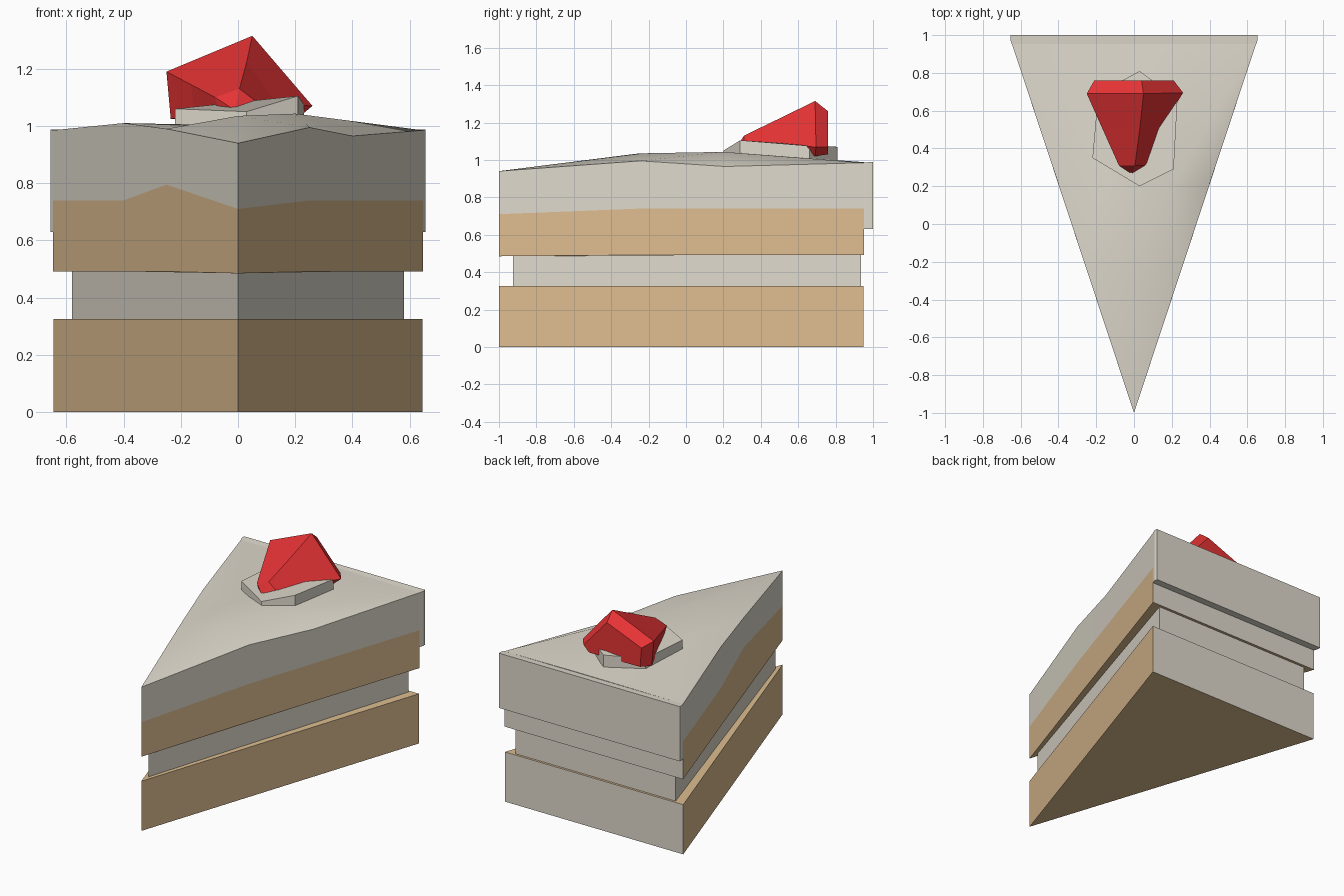
import bpy, bmesh, math

if "Cube" in bpy.data.objects:
    bpy.data.objects.remove(bpy.data.objects["Cube"])


def material(name, rgb):
    m = bpy.data.materials.new(name)
    m.diffuse_color = (*rgb, 1)
    m.use_nodes = True
    m.node_tree.nodes["Principled BSDF"].inputs["Base Color"].default_value = m.diffuse_color
    return m


CREAM = material("cream", (0.74, 0.70, 0.61))
SPONGE = material("sponge", (0.73, 0.51, 0.28))
RED = material("berry red", (0.79, 0.033, 0.035))


def build(name, verts, faces, mats, smooth=False):
    """Mesh object; with two materials, back-facing (+y) faces take the second."""
    bm = bmesh.new()
    vs = [bm.verts.new(v) for v in verts]
    for f in faces:
        bm.faces.new([vs[i] for i in f])
    bmesh.ops.recalc_face_normals(bm, faces=bm.faces[:])
    bm.normal_update()
    if len(mats) > 1:
        for f in bm.faces:
            f.material_index = int(f.normal.y > 0.7)
    me = bpy.data.meshes.new(name)
    bm.to_mesh(me)
    bm.free()
    for m in mats:
        me.materials.append(m)
    ob = bpy.data.objects.new(name, me)
    bpy.context.scene.collection.objects.link(ob)
    if smooth:
        bpy.context.view_layer.objects.active = ob
        ob.select_set(True)
        bpy.ops.object.shade_smooth_by_angle(angle=math.radians(30))
        ob.select_set(False)
    return ob


def walls(n, rings=2):
    """Side quads between consecutive closed rings of n vertices."""
    return [(r * n + i, r * n + (i + 1) % n, (r + 1) * n + (i + 1) % n, (r + 1) * n + i)
            for r in range(rings - 1) for i in range(n)]


def loft(name, rings, mats):
    n = len(rings[0])
    faces = walls(n, len(rings))
    faces += [tuple(range(n))[::-1], tuple(range((len(rings) - 1) * n, len(rings) * n))]
    return build(name, [p for r in rings for p in r], faces, mats)


def wedge(tip, back, half, z):
    return [(0, tip, z), (half, back, z), (-half, back, z)]


# Lower sponge and middle cream filling
loft("lower_sponge", [wedge(-1, 0.95, 0.645, z) for z in (0, 0.325)], [SPONGE, CREAM])
loft("cream_filling", [wedge(-0.925, 0.935, 0.58, z) for z in (0.32, 0.495)], [CREAM])

# Slice outline: x, y, rim height, wavy seam height
outline = [(0, -1, 0.94, 0.71),
           (0.25, -0.244, 0.995, 0.74), (0.40, 0.21, 0.965, 0.74), (0.646, 0.953, 0.985, 0.74),
           (-0.646, 0.953, 0.985, 0.74), (-0.40, 0.21, 1.01, 0.74), (-0.25, -0.244, 0.99, 0.795)]
N = len(outline)
seam = [(x, y, s) for x, y, r, s in outline]
rim = [(x, y, r) for x, y, r, s in outline]

# Upper sponge, sagging slightly at the tip
base = [(x, y, 0.485 if y < -0.9 else 0.492) for x, y, r, s in outline]
loft("upper_sponge", [base, seam], [SPONGE, CREAM])

# Frosting with a gently bumpy top
A, B, C, K = range(2 * N, 2 * N + 4)
bumps = [(0, -0.25, 1.035), (0.2, 0.2, 1.043), (-0.15, 0.25, 1.005), (0.15, 0.953, 0.988)]
T, R1, R2, R3, L3, L2, L1 = range(N, 2 * N)
top = [(T, R1, A), (T, A, L1), (R1, R2, B), (R1, B, A), (A, B, C), (A, C, L1), (L1, C, L2),
       (R2, R3, B), (B, R3, K), (B, K, C), (C, K, L3), (C, L3, L2)]
sides = [f for f in walls(N) if f[0] != 3]  # back is closed by the lip
sides.append((3, 4, L3, K, R3))
build("frosting", seam + rim + bumps, sides + top, [CREAM], smooth=True)

# Frosting lip hanging down the back
loft("frosting_back_lip",
     [[(-0.647, 0.953, z), (0.647, 0.953, z), (0.655, 0.975, z + e), (0.655, 1.0, z + e),
       (-0.655, 1.0, z + e), (-0.655, 0.975, z + e)]
      for z, e in ((0.63, 0), (0.985, 0.003))], [CREAM])

# Six-sided cream dollop under the berry
dollop = [(0.03, 0.20, 1.05), (0.21, 0.29, 1.105), (0.23, 0.66, 1.075),
          (0.03, 0.81, 1.07), (-0.19, 0.69, 1.06), (-0.22, 0.35, 1.06)]
loft("cream_dollop", [[(x, y, z - 0.09) for x, y, z in dollop], dollop], [CREAM])

# Berry lying down: faceted cone from bevelled back cap to blunt tip
wide = [(0.05, 0.69, 1.315), (0.26, 0.695, 1.07), (0.20, 0.69, 1.02),
        (-0.235, 0.69, 1.025), (-0.25, 0.69, 1.19)]
cap = [(0.04, 0.76, 1.26), (0.21, 0.76, 1.07), (0.17, 0.76, 1.03),
       (-0.20, 0.76, 1.035), (-0.21, 0.76, 1.16)]
mid = [(0.03, 0.50, 1.222), (0.14, 0.50, 1.075), (0.11, 0.50, 1.03),
       (-0.15, 0.50, 1.03), (-0.165, 0.50, 1.145)]
nose = [(0.005, 0.31, 1.13), (0.07, 0.31, 1.08), (0.05, 0.31, 1.04),
        (-0.06, 0.31, 1.04), (-0.08, 0.31, 1.10)]
point = [(-0.01 + (x + 0.01) * 0.15, 0.27, 1.055 + (z - 1.06) * 0.15) for x, y, z in nose]
loft("berry", [cap, wide, mid, nose, point], [RED])
